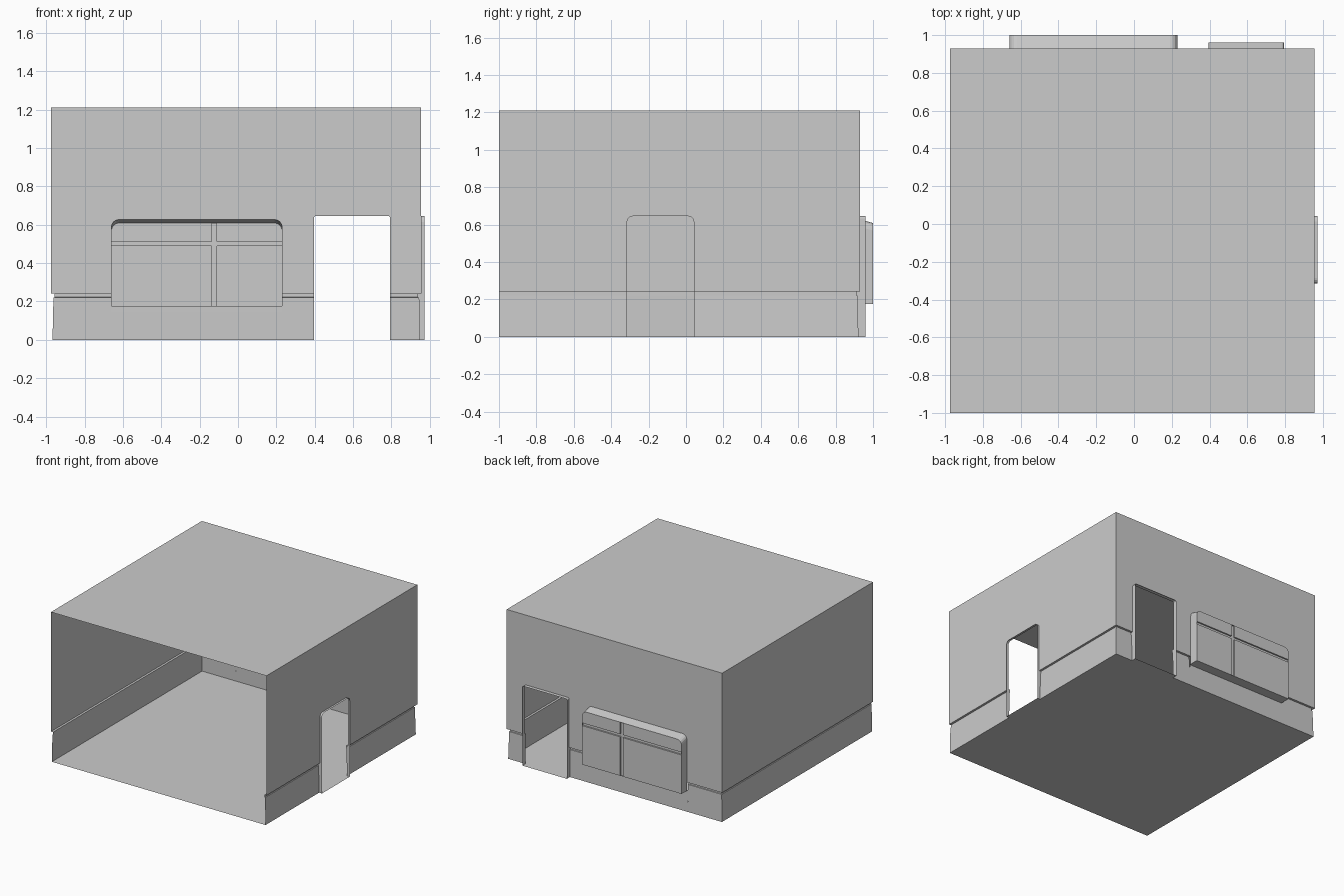
import bpy, math

if "Cube" in bpy.data.objects:
    bpy.data.objects.remove(bpy.data.objects["Cube"])

XL, XR, YF, YB, H = -0.975, 0.955, -1.0, 0.93, 1.21
RAIL = 0.242   # height where the wainscot groove starts


# Wall frames: u runs along the wall, z is up, d is distance outward
def back(u, z, d): return (u, YB + d, z)
def right(u, z, d): return (XR + d, u, z)
def left(u, z, d): return (XL - d, u, z)


def make(name, faces):
    verts, idx = [], []
    for f in faces:
        idx.append(list(range(len(verts), len(verts) + len(f))))
        verts += f
    me = bpy.data.meshes.new(name)
    me.from_pydata(verts, [], idx)
    ob = bpy.data.objects.new(name, me)
    bpy.context.collection.objects.link(ob)
    return ob


def arch(u0, u1, z0, z1, r, n=4):
    """Opening outline from bottom left, over the rounded top, to bottom right."""
    pts = [(u0, z0)]
    for cu, a0 in ((u0 + r, 180), (u1 - r, 90)):
        for i in range(n + 1):
            a = math.radians(a0 - 90 * i / n)
            pts.append((cu + r * math.cos(a), z1 - r + r * math.sin(a)))
    return pts + [(u1, z0)]


def strip(A, B):
    return [[A[i], A[i + 1], B[i + 1], B[i]] for i in range(len(A) - 1)]


def upper_wall(name, P, u0, u1, openings):
    """Wall above the rail, notched by its openings."""
    pts = [(u0, RAIL)]
    for o in openings:
        pts += arch(o[0], o[1], RAIL, o[3], o[4])
    pts += [(u1, RAIL), (u1, H), (u0, H)]
    make(name, [[P(u, z, 0) for u, z in pts]])


PROFILE = [(0, RAIL), (-.018, RAIL), (-.018, .222), (-.013, .22), (-.008, 0)]


def wainscot(name, P, u0, u1, m0=0, m1=0, prof=PROFILE):
    """Lower wall profile, mitred at room corners."""
    A = [P(u0 - m0 * d, z, d) for d, z in prof]
    B = [P(u1 + m1 * d, z, d) for d, z in prof]
    make(name, strip(A, B))


def door_frame(name, P, o, depth):
    """Jamb lining plus threshold."""
    u0, u1, z0, z1, r = o
    body = arch(u0, u1, RAIL, z1, r)
    inner = [P(u, z, 0) for u, z in body]
    outer = [P(u, z, depth) for u, z in body]
    faces = strip(inner, outer)
    for u in (u0, u1):
        faces.append([P(u, z, d) for d, z in PROFILE] + [P(u, 0, depth), P(u, RAIL, depth)])
    faces.append([P(u0, 0, -.008), P(u1, 0, -.008), P(u1, 0, depth), P(u0, 0, depth)])
    make(name, faces)


WINDOW = (-.66, .23, .145, .627, .04)
BACK_DOOR = (.395, .793, 0, .645, .012)
SIDE_DOOR = (-.315, .042, 0, .645, .03)

# Floor and ceiling
make("floor", [[(XL + .008, YF, 0), (XR - .008, YF, 0), (XR - .008, YB - .008, 0), (XL + .008, YB - .008, 0)]])
make("ceiling", [[(XL, YF, H), (XR, YF, H), (XR, YB, H), (XL, YB, H)]])

# Walls
upper_wall("back_wall", back, XL, XR, [WINDOW, BACK_DOOR])
upper_wall("right_wall", right, YF, YB, [SIDE_DOOR])
upper_wall("left_wall", left, YF, YB, [])

# Wainscot
wainscot("left_wainscot", left, YF, YB, 0, 1)
wainscot("right_wainscot_front", right, YF, SIDE_DOOR[0])
wainscot("right_wainscot_back", right, SIDE_DOOR[1], YB, 0, 1)
wainscot("back_wainscot_left", back, XL, WINDOW[0], 1, 0)
wainscot("back_wainscot_mid", back, WINDOW[1], BACK_DOOR[0])
wainscot("back_wainscot_right", back, BACK_DOOR[1], XR, 0, 1)
wainscot("under_window_wainscot", back, WINDOW[0], WINDOW[1], prof=[(-.011, .145), (-.008, 0)])

# Door linings
door_frame("back_door_frame", back, BACK_DOOR, .03)
door_frame("side_door_frame", right, SIDE_DOOR, .017)

# Window box with sloping head and sill
D, BAR = .07, .058
w0, w1, sill = WINDOW[0], WINDOW[1], .175
rim = arch(w0, w1, sill, WINDOW[3], WINDOW[4])
far = [(u, z - .018 if z > .5 else z) for u, z in rim]
box = strip([back(u, z, 0) for u, z in rim], [back(u, z, D) for u, z in far])
box.append([back(w0, sill, -.011), back(w1, sill, -.011), back(w1, sill, D), back(w0, sill, D)])
box.append([back(w0, .145, -.011), back(w1, .145, -.011), back(w1, sill, -.011), back(w0, sill, -.011)])
make("window_box", box)

# Window panes, with recessed glazing bars between them
b0, b1, h0, h1 = -.137, -.11, .49, .512
half = len(far) // 2
top = far[half][1]
panes = [
    [(w0, sill), (w0, h0), (b0, h0), (b0, sill)],
    [(w1, sill), (w1, h0), (b1, h0), (b1, sill)],
    [(w0, h1)] + far[1:half] + [(b0, top), (b0, h1)],
    [(w1, h1)] + far[:half - 1:-1][1:] + [(b1, top), (b1, h1)],
]
make("window_panes", [[back(u, z, D) for u, z in p] for p in panes])
bars = [[back(u, z, BAR) for u, z in ((w0, h0), (w1, h0), (w1, h1), (w0, h1))]]
for za, zb in ((sill, h0), (h1, top)):
    bars.append([back(u, z, BAR) for u, z in ((b0, za), (b1, za), (b1, zb), (b0, zb))])
for w, b in ((w0, b0), (w1, b1)):
    for path in ([(w, h0), (b, h0), (b, sill)], [(w, h1), (b, h1), (b, top)]):
        bars += strip([back(u, z, BAR) for u, z in path], [back(u, z, D) for u, z in path])
make("glazing_bars", bars)
